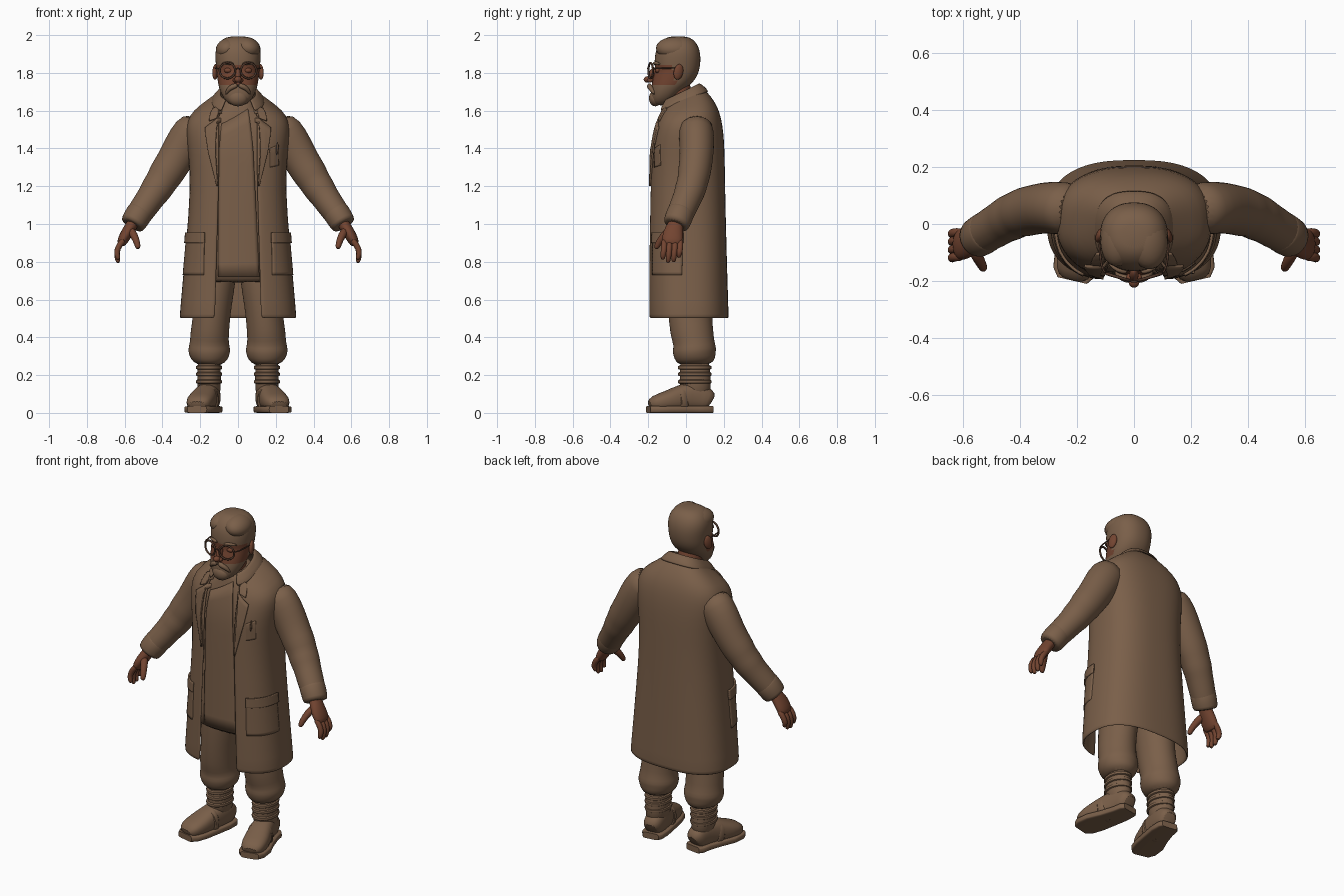
import bpy, bmesh, math
from mathutils import Vector, Matrix, Euler
from mathutils.bvhtree import BVHTree

def material(name, rgb):
    m = bpy.data.materials.new(name)
    m.diffuse_color = (*rgb, 1)
    return m

BROWN = material("warm brown", (0.195, 0.115, 0.067))
SKIN = material("reddish skin", (0.17, 0.058, 0.030))
FRAME = material("dark frame", (0.085, 0.042, 0.026))

def finish(name, bm, mat, mirror=False, thick=0, sub=1):
    bmesh.ops.recalc_face_normals(bm, faces=bm.faces)
    me = bpy.data.meshes.new(name)
    bm.to_mesh(me)
    ob = bpy.data.objects.new(name, me)
    bpy.context.collection.objects.link(ob)
    me.materials.append(mat)
    bpy.ops.object.select_all(action='DESELECT')
    ob.select_set(True)
    bpy.context.view_layer.objects.active = ob
    bpy.ops.object.shade_smooth_by_angle(angle=math.radians(50))
    if mirror:
        m = ob.modifiers.new("mirror", 'MIRROR')
        m.use_mirror_merge = False
    if thick:
        s = ob.modifiers.new("thickness", 'SOLIDIFY')
        s.thickness, s.offset = thick, 0
    if sub:
        s = ob.modifiers.new("smooth", 'SUBSURF')
        s.levels = s.render_levels = sub
    return ob

def power(v, e):
    return math.copysign(abs(v) ** e, v)

def skin_rings(rings, closed=True, caps=True):
    """Join rings of points into a skin."""
    bm = bmesh.new()
    vs = [[bm.verts.new(p) for p in r] for r in rings]
    n = len(vs[0])
    for a, b in zip(vs, vs[1:]):
        for i in range(n if closed else n - 1):
            j = (i + 1) % n
            bm.faces.new((a[i], a[j], b[j], b[i]))
    if closed and caps:
        bm.faces.new(vs[0])
        bm.faces.new(vs[-1])
    return bm

def section(z, a, yf, yb, tilt=0, w=0, n=2.6, seg=40):
    """Horizontal rounded section; w is half the front opening, tilt lifts the back."""
    b, c = (yb - yf) / 2, (yb + yf) / 2
    end = math.pi - (math.asin(min(1, w / a) ** (n / 2)) if w else 0)
    pts = []
    for i in range(seg + 1 if w else seg):
        t = -end + 2 * end * i / seg
        k = power(math.cos(t), 2 / n)
        pts.append((a * power(math.sin(t), 2 / n), c + b * k, z + tilt * k))
    return pts

def tube(name, pts, radii, mat, ref=(0, 1, 0), mirror=True, n=2.0, seg=14, sub=1):
    """Tube along a path; radii are (along ref, across)."""
    pts = [Vector(p) for p in pts]
    rings = []
    for i, p in enumerate(pts):
        r = radii[i] if isinstance(radii, list) else radii
        ru, rv = r if isinstance(r, tuple) else (r, r)
        t = (pts[min(i + 1, len(pts) - 1)] - pts[max(i - 1, 0)]).normalized()
        u = Vector(ref)
        u = (u - t * u.dot(t)).normalized()
        v = t.cross(u)
        angs = [2 * math.pi * k / seg for k in range(seg)]
        rings.append([p + u * ru * power(math.cos(q), 2 / n) + v * rv * power(math.sin(q), 2 / n) for q in angs])
    return finish(name, skin_rings(rings), mat, mirror, sub=sub)

def blob(name, loc, size, mat, rot=(0, 0, 0), mirror=False):
    bm = bmesh.new()
    mx = Matrix.LocRotScale(Vector(loc), Euler([math.radians(a) for a in rot]), Vector(size))
    bmesh.ops.create_uvsphere(bm, u_segments=24, v_segments=14, radius=1, matrix=mx)
    return finish(name, bm, mat, mirror, sub=0)

def patch(name, tree, quad, off, mirror=True, thick=0.01, n=12):
    """Cloth piece laid on a surface; corners are (angle from the front, height)."""
    q = [Vector(c) for c in quad]
    rows = []
    for i in range(n + 1):
        l, r = q[0].lerp(q[3], i / n), q[1].lerp(q[2], i / n)
        row = []
        for j in range(n + 1):
            t, z = l.lerp(r, j / n)
            d = Vector((math.sin(math.radians(t)), -math.cos(math.radians(t)), 0))
            o = d + Vector((0, 0.01, z))
            hit = tree.ray_cast(o, -d)[0] or tree.find_nearest(o - d * 0.8)[0]
            row.append(hit + d * off)
        rows.append(row)
    return finish(name, skin_rings(rows, False), BROWN, mirror, thick, sub=0)

# Long open coat
coat = [(.50, .303, -.198, .22, 0, .12), (.53, .301, -.198, .218, 0, .12), (.9, .268, -.198, .207, 0, .11),
        (1.2, .243, -.19, .2, 0, .1), (1.38, .257, -.187, .198, 0, .1), (1.47, .268, -.172, .192, .01, .1),
        (1.54, .266, -.158, .18, .02, .1), (1.59, .235, -.142, .16, .03, .1),
        (1.635, .165, -.128, .125, .04, .095), (1.67, .105, -.115, .08, .05, .085)]
bm = skin_rings([section(*r) for r in coat], closed=False)
coat_tree = BVHTree.FromBMesh(bm)
finish("coat", bm, BROWN, thick=.014)

# Shirt under the coat, up to a high neck band
shirt = [(.69, .235, -.178, .17), (.71, .235, -.178, .17), (1.2, .222, -.172, .17), (1.4, .225, -.167, .17),
         (1.5, .22, -.152, .16, .01), (1.57, .2, -.138, .14, .02), (1.62, .12, -.128, .09, .03),
         (1.645, .085, -.122, .05, .03), (1.675, .08, -.118, .04, .03)]
bm = skin_rings([section(*r) for r in shirt])
shirt_tree = BVHTree.FromBMesh(bm)
finish("shirt", bm, BROWN)
patch("shirt_wrap", shirt_tree, [(-30, 1.53), (22, 1.61), (32, .72), (-30, .72)], .004, False, .006)

# Collar, lapels and pockets
collar = [(1.695, .092, -.118, .065, .045, .062), (1.69, .102, -.125, .078, .047, .068),
          (1.645, .142, -.155, .118, .055, .085)]
finish("coat_collar", skin_rings([section(*r) for r in collar], closed=False), BROWN, thick=.012)
patch("collar_tip", coat_tree, [(36, 1.63), (50, 1.61), (45, 1.545), (36, 1.56)], .012)
patch("lapel", coat_tree, [(34, 1.565), (48, 1.51), (29.5, 1.2), (28, 1.2)], .011)
patch("side_pocket", coat_tree, [(44, .93), (84, .93), (84, .73), (44, .73)], .006)
patch("pocket_flap", coat_tree, [(43, .955), (85, .955), (85, .90), (43, .90)], .013)
patch("chest_pocket", coat_tree, [(44, 1.40), (56, 1.42), (56, 1.31), (44, 1.30)], .006, False)
tube("pen", [(.205, -.172, 1.36), (.21, -.17, 1.44)], .007, BROWN, mirror=False, seg=8)

# Sleeves with soft folds, and cuffs
tube("sleeve", [(.2, .05, 1.53), (.245, .055, 1.49), (.30, .058, 1.40), (.345, .052, 1.32), (.385, .042, 1.26),
                (.405, .036, 1.225), (.435, .022, 1.18), (.455, .012, 1.15), (.49, -.01, 1.10), (.54, -.04, 1.03),
                (.55, -.047, 1.015)],
     [(.085, .085), (.095, .105), (.092, .10), (.088, .093), (.088, .093), (.081, .084), (.084, .085), (.077, .076),
      (.076, .074), (.07, .068), (.066, .064)], BROWN, seg=22)
tube("cuff", [(.51, -.022, 1.075), (.515, -.025, 1.068), (.558, -.052, 1.0), (.562, -.055, .993)],
     [(.068, .066), (.075, .073), (.072, .069), (.064, .061)], BROWN, seg=22)

# Hands
tube("palm", [(.54, -.045, 1.03), (.565, -.058, .99), (.59, -.07, .95), (.612, -.072, .91), (.622, -.072, .885)],
     [(.036, .03), (.042, .032), (.056, .032), (.056, .029), (.045, .02)], SKIN, seg=18)
for i, (y, tip) in enumerate([(-.115, .81), (-.087, .793), (-.058, .797), (-.030, .82)]):
    tube(f"finger_{i + 1}", [(.60, y, .92), (.628, y, .89), (.643, y - .003, .855), (.639, y - .007, tip + .02),
                             (.632, y - .008, tip)], [.016, .017, .0165, .015, .009], SKIN, seg=10)
tube("thumb", [(.572, -.08, .975), (.55, -.115, .94), (.536, -.143, .905), (.53, -.155, .88), (.529, -.16, .868)],
     [.022, .022, .018, .016, .009], SKIN, seg=10)

# Baggy trousers gathered over the boots
tube("trouser_leg", [(.115, .02, .85), (.12, .02, .72), (.135, .022, .56), (.143, .025, .48), (.15, .032, .42),
                     (.152, .042, .37), (.152, .045, .335), (.152, .045, .31), (.152, .05, .285), (.153, .05, .25)],
     [(.125, .115), (.125, .112), (.12, .1), (.115, .1), (.115, .103), (.108, .103), (.118, .114), (.112, .108),
      (.108, .1), (.085, .068)], BROWN, seg=22)

# Boots with straps, rounded foot and sole
tube("boot_shaft", [(.153, .05, .08), (.153, .05, .16), (.153, .045, .26), (.153, .045, .28)],
     [(.085, .064), (.082, .062), (.082, .064), (.07, .055)], BROWN, seg=20)
for i, z in enumerate((.165, .205, .24)):
    tube(f"boot_strap_{i + 1}", [(.153, .046, z + d) for d in (-.012, -.01, .01, .012)],
         [(.08, .06), (.091, .071), (.091, .071), (.08, .06)], BROWN, seg=20)
path = [(.142, .135), (.145, .115), (.15, .06), (.17, -.02), (.195, -.1), (.21, -.165), (.217, -.195)]
width = [.04, .055, .06, .066, .076, .068, .045]
height = [.09, .12, .16, .145, .105, .085, .05]
tube("boot_foot", [(x, y, h / 2 + .01) for (x, y), h in zip(path, height)],
     [(h / 2, w) for w, h in zip(width, height)], BROWN, ref=(0, 0, 1), n=2.5, seg=20)
tube("boot_sole", [(x, y * 1.02, .018) for x, y in path], [(.018, w + .008) for w in width], BROWN,
     ref=(0, 0, 1), n=6, seg=24, sub=0)
tube("instep_strap", [(.165, -.005, .075), (.168, -.012, .075), (.176, -.045, .068), (.178, -.052, .068)],
     [(.07, .06), (.079, .071), (.072, .075), (.062, .064)], BROWN, ref=(0, 0, 1), n=2.5, seg=20)

# Head: skin only around the eyes and cheeks, hair and beard brown
tube("neck", [(0, -.02, 1.58), (0, -.04, 1.68), (0, -.05, 1.77)], [.068, .07, .072], SKIN, mirror=False, seg=20)
face = [(1.628, .03, -.165, -.10), (1.64, .055, -.182, -.085), (1.67, .08, -.188, -.05), (1.71, .097, -.186, -.01),
        (1.735, .104, -.182, .02), (1.76, .108, -.178, .045), (1.79, .112, -.17, .062), (1.815, .114, -.161, .07),
        (1.84, .117, -.168, .075), (1.88, .121, -.166, .078), (1.92, .12, -.16, .073), (1.955, .106, -.142, .058),
        (1.98, .08, -.115, .035), (1.994, .045, -.085, .0)]
head = finish("head", skin_rings([section(*r, n=2.25, seg=32) for r in face]), BROWN)
head.data.materials.append(SKIN)
for f in head.data.polygons:
    c = f.center
    if 1.73 < c.z < 1.85 and c.y < -.06:
        f.material_index = 1
blob("ear", (.12, -.04, 1.805), (.014, .026, .042), SKIN, (-12, 0, 20), True)
blob("nose_bridge", (0, -.178, 1.79), (.016, .022, .042), SKIN, (-22, 0, 0))
blob("nose_tip", (0, -.203, 1.765), (.019, .021, .017), SKIN)
blob("nostril", (.015, -.19, 1.761), (.013, .016, .012), SKIN, mirror=True)
blob("eye", (.052, -.148, 1.813), (.022, .016, .014), SKIN, mirror=True)
tube("eyebrow", [(.02, -.168, 1.845), (.055, -.166, 1.856), (.092, -.135, 1.845)], [.008, .011, .005], BROWN, seg=10)
tube("moustache", [(0, -.192, 1.735), (.025, -.195, 1.73), (.052, -.182, 1.712), (.066, -.166, 1.685)],
     [.011, .016, .013, .005], BROWN, seg=10)
blob("goatee", (0, -.162, 1.665), (.052, .034, .042), BROWN)
blob("hair_sweep", (.045, -.055, 1.93), (.074, .105, .06), BROWN, (0, 15, 10))
blob("hair_side", (-.052, -.05, 1.925), (.066, .1, .058), BROWN, (0, -20, -8))

# Round glasses
ring = [(.056 + .041 * math.cos(a), -.187 + .012 * math.cos(a), 1.812 + .041 * math.sin(a))
        for a in [2 * math.pi * i / 28 for i in range(29)]]
tube("glasses_rim", ring, .0055, FRAME, seg=8, sub=0)
tube("glasses_bridge", [(-.018, -.198, 1.82), (0, -.205, 1.826), (.018, -.198, 1.82)], .0045, FRAME,
     mirror=False, seg=8)
tube("glasses_temple", [(.097, -.175, 1.822), (.118, -.155, 1.824), (.122, -.045, 1.826)], .0045, FRAME,
     ref=(0, 0, 1), seg=8)
